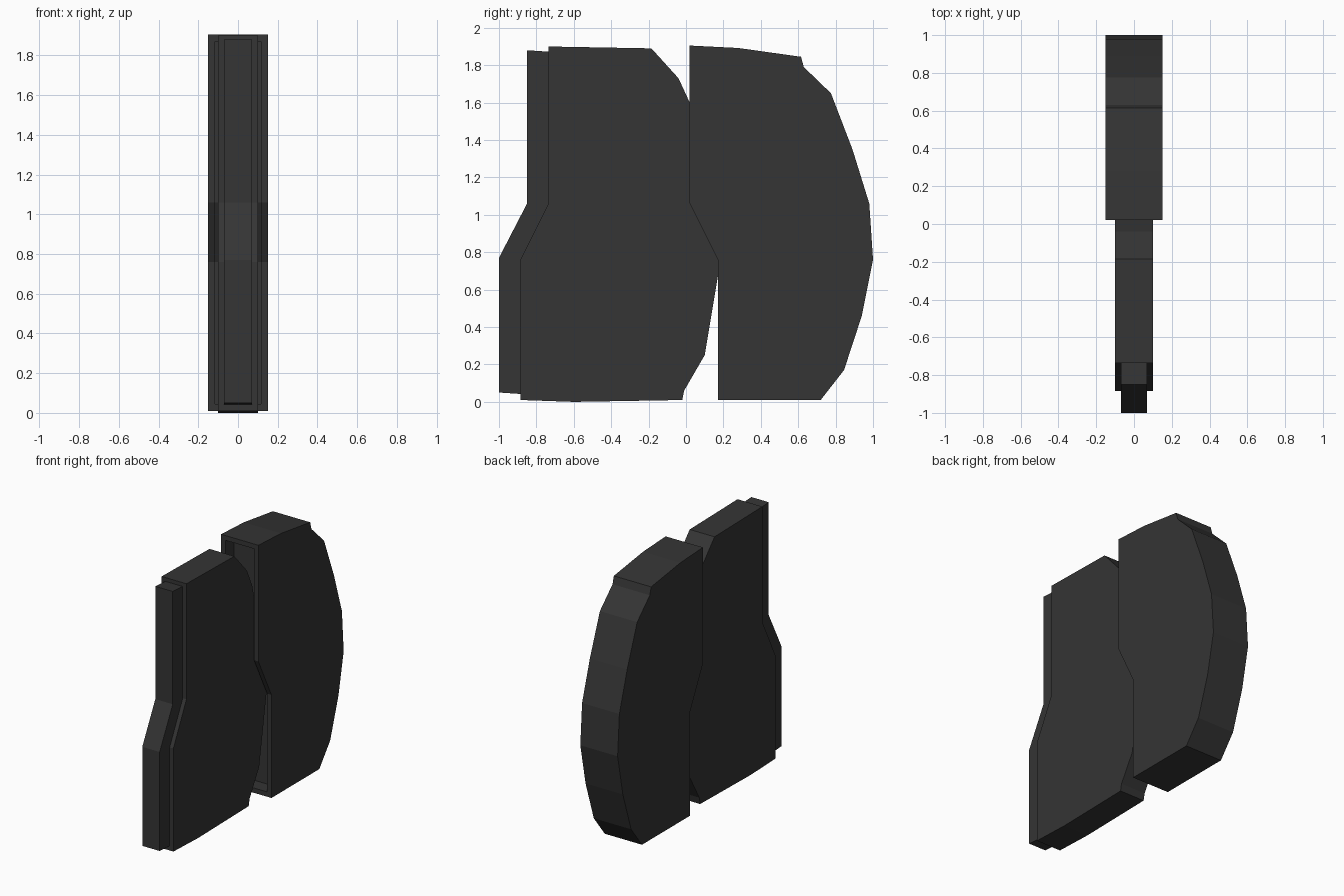
import bpy, bmesh
from mathutils import Vector

if "Cube" in bpy.data.objects:
    bpy.data.objects.remove(bpy.data.objects["Cube"])

dark = bpy.data.materials.new("dark_grey")
dark.diffuse_color = (0.035, 0.035, 0.035, 1)
dark.use_nodes = True
dark.node_tree.nodes["Principled BSDF"].inputs["Base Color"].default_value = dark.diffuse_color


def plate(name, profile, half_width, rim=0.0, depth=0.0, mouth=()):
    """Extrude a (y, z) outline across x; optionally sink a rimmed pocket into the mouth edges."""
    bm = bmesh.new()
    n = len(profile)
    left = [bm.verts.new((-half_width, y, z)) for y, z in profile]
    right = [bm.verts.new((half_width, y, z)) for y, z in profile]
    bm.faces.new(left)
    bm.faces.new(right[::-1])
    edge = [bm.faces.new((left[i], right[i], right[(i + 1) % n], left[(i + 1) % n]))
            for i in range(n)]
    bmesh.ops.recalc_face_normals(bm, faces=bm.faces[:])
    if mouth:
        pocket = [edge[i] for i in mouth]
        bmesh.ops.inset_region(bm, faces=pocket, thickness=rim, use_even_offset=True)
        ext = bmesh.ops.extrude_face_region(bm, geom=pocket)["geom"]
        bmesh.ops.delete(bm, geom=[f for f in pocket if f.is_valid], context='FACES')
        moved = [g for g in ext if isinstance(g, bmesh.types.BMVert)]
        bmesh.ops.translate(bm, verts=moved, vec=Vector((0, depth, 0)))
        bmesh.ops.recalc_face_normals(bm, faces=bm.faces[:])
    mesh = bpy.data.meshes.new(name)
    bm.to_mesh(mesh)
    bm.free()
    mesh.materials.append(dark)
    obj = bpy.data.objects.new(name, mesh)
    bpy.context.collection.objects.link(obj)
    return obj


# Wide rear shell with a shallow pocket along its kinked front edge
shell = [(0.02, 1.905), (0.28, 1.892), (0.615, 1.845), (0.63, 1.79), (0.775, 1.65),
         (0.89, 1.35), (0.98, 1.06), (1.0, 0.76), (0.94, 0.46), (0.845, 0.17),
         (0.72, 0.01), (0.17, 0.01), (0.17, 0.76), (0.02, 1.06)]
plate("rear_shell", shell, 0.15, rim=0.035, depth=0.1, mouth=(11, 12, 13))

# Middle slab, its curved back nesting in the pocket
slab = [(-0.735, 1.9), (-0.185, 1.89), (-0.04, 1.73), (0.02, 1.60), (0.08, 1.35),
        (0.13, 1.06), (0.185, 0.76), (0.15, 0.55), (0.1, 0.25), (-0.01, 0.06),
        (-0.02, 0.01), (-0.6, 0.0), (-0.885, 0.01), (-0.885, 0.76), (-0.735, 1.06)]
plate("middle_slab", slab, 0.10)

# Narrow tongue stepping out of the slab's front edge
tongue = [(-0.85, 1.88), (-0.7, 1.87), (-0.7, 1.06), (-0.85, 0.76), (-0.85, 0.04),
          (-1.0, 0.05), (-1.0, 0.77), (-0.85, 1.06)]
plate("front_tongue", tongue, 0.07)
